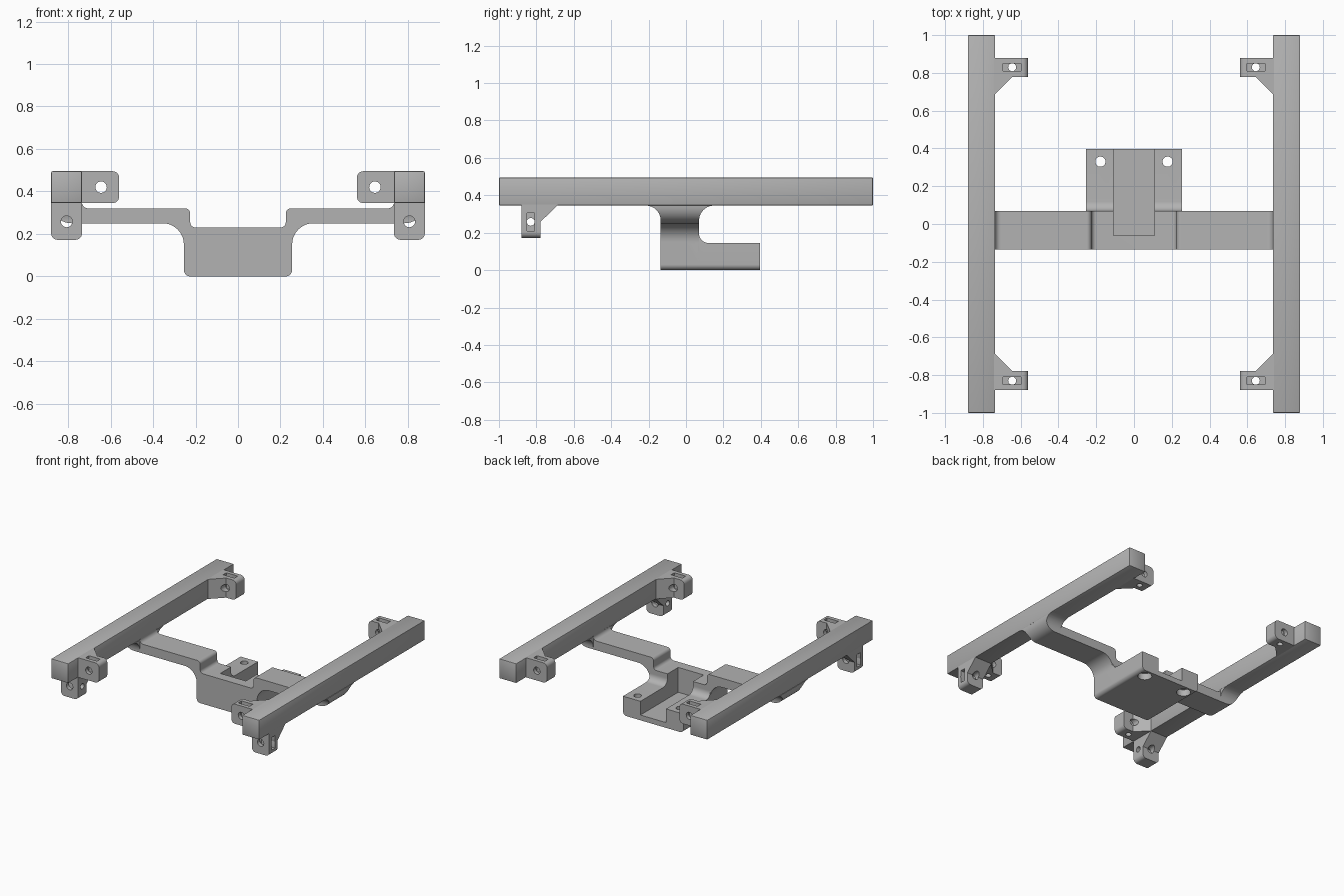
import bpy, bmesh, math
from mathutils import Vector

if "Cube" in bpy.data.objects:
    bpy.data.objects.remove(bpy.data.objects["Cube"], do_unlink=True)

grey = bpy.data.materials.new("plain_grey")
grey.use_nodes = True
colour = (0.45, 0.45, 0.45, 1)
grey.diffuse_color = colour
grey.node_tree.nodes["Principled BSDF"].inputs["Base Color"].default_value = colour


def arc(cu, cv, r, start, end, n=10):
    angles = [math.radians(start + (end - start) * i / n) for i in range(n + 1)]
    return [(cu + r * math.cos(a), cv + r * math.sin(a)) for a in angles]


def prism(name, profile, axis, lo, hi, round_edge=None, radius=0.03, segments=6):
    """Extrude a 2D profile along an axis; round the edges accepted by round_edge."""
    def place(u, v, w):
        return {"x": (w, u, v), "y": (u, w, v), "z": (u, v, w)}[axis]
    bm = bmesh.new()
    rings = [[bm.verts.new(place(u, v, w)) for u, v in profile] for w in (lo, hi)]
    bm.faces.new(rings[0])
    bm.faces.new(rings[1])
    count = len(profile)
    for i in range(count):
        j = (i + 1) % count
        bm.faces.new((rings[0][i], rings[0][j], rings[1][j], rings[1][i]))
    if round_edge:
        edges = [e for e in bm.edges if round_edge(*[v.co for v in e.verts])]
        bmesh.ops.bevel(bm, geom=edges, offset=radius, segments=segments,
                        profile=0.5, affect="EDGES")
    bmesh.ops.recalc_face_normals(bm, faces=bm.faces)
    mesh = bpy.data.meshes.new(name)
    bm.to_mesh(mesh)
    bm.free()
    mesh.materials.append(grey)
    obj = bpy.data.objects.new(name, mesh)
    bpy.context.collection.objects.link(obj)
    return obj


def box(name, x, y, z, **kw):
    return prism(name, [(x[0], y[0]), (x[1], y[0]), (x[1], y[1]), (x[0], y[1])],
                 "z", *z, **kw)


def rod(axis, u, v, r, lo, hi):
    return prism("hole_cutter", arc(u, v, r, 0, 360, 24)[:-1], axis, lo, hi)


def bake(obj):
    graph = bpy.context.evaluated_depsgraph_get()
    mesh = bpy.data.meshes.new_from_object(obj.evaluated_get(graph))
    obj.modifiers.clear()
    obj.data = mesh


def combine(obj, operation, *tools):
    for tool in tools:
        mod = obj.modifiers.new("combine", "BOOLEAN")
        mod.operation, mod.solver, mod.object = operation, "EXACT", tool
        bake(obj)
        bpy.data.objects.remove(tool, do_unlink=True)


def mirror(obj, x=True, y=False):
    mod = obj.modifiers.new("mirror", "MIRROR")
    mod.use_axis = (x, y, False)
    mod.use_clip = False
    mod.use_mirror_merge = False
    bake(obj)


RAIL_IN, RAIL_OUT, RAIL_LOW, RAIL_TOP = 0.735, 0.88, 0.345, 0.495
BAR_FRONT, BAR_BACK = -0.135, 0.07
TAB_FRONT, TAB_BACK = -0.88, -0.778
EDGE = 0.006

# Side rails
rails = box("side_rails", (RAIL_IN, RAIL_OUT), (-1, 1), (RAIL_LOW, RAIL_TOP),
            round_edge=lambda a, b: True, radius=EDGE, segments=2)
mirror(rails)

# Inner tabs with gusset, cross hole and nut slot, at all four corners
tabs = prism("inner_tabs",
             [(RAIL_IN + EDGE, TAB_FRONT), (0.56, TAB_FRONT), (0.56, TAB_BACK),
              (0.645, TAB_BACK), (RAIL_IN, -0.688), (RAIL_IN + EDGE, -0.688)],
             "z", RAIL_LOW, RAIL_TOP,
             lambda a, b: max(a.x, b.x) < 0.57 and abs(a.y - b.y) > 0.05)
combine(tabs, "DIFFERENCE",
        rod("y", 0.645, 0.42, 0.027, -1, -0.6),
        box("slot_cutter", (0.597, 0.693), (-0.85, -0.81), (0.375, 0.6)),
        rod("z", 0.645, -0.83, 0.021, 0.2, 0.6))
mirror(tabs, y=True)

# Hanging tabs under the front ends of the rails
hangers = prism("hanging_tabs",
                [(TAB_FRONT, RAIL_LOW + EDGE), (TAB_FRONT, 0.172), (TAB_BACK, 0.172),
                 (TAB_BACK, 0.258), (-0.688, RAIL_LOW), (-0.688, RAIL_LOW + EDGE)],
                "x", RAIL_IN, RAIL_OUT,
                lambda a, b: max(a.z, b.z) < 0.18 and abs(a.y - b.y) > 0.05)
combine(hangers, "DIFFERENCE",
        rod("y", 0.807, 0.258, 0.027, -1, -0.6),
        box("slot_cutter", (0.765, 1), (-0.85, -0.81), (0.21, 0.306)),
        rod("x", -0.83, 0.258, 0.021, 0.6, 1))
mirror(hangers)

# Cross bar: half outline, from the bottom centre round to the top centre
half = (arc(0.225, 0.03, 0.03, -90, 0) + arc(0.355, 0.15, 0.1, 180, 90)
        + arc(0.785, RAIL_LOW, 0.095, -90, 0)
        + arc(0.705, 0.35, 0.03, 0, -90) + arc(0.25, 0.295, 0.025, 90, 180)
        + arc(0.2, 0.255, 0.025, 0, -90))
outline = half + [(-u, v) for u, v in reversed(half)]
bar = prism("cross_bar", outline, "y", BAR_FRONT, BAR_BACK)

# Rear base block, blended into the bar
base = prism("base_block",
             [(0.0, 0.0), (0.396, 0.0), (0.396, 0.145)]
             + arc(0.12, 0.195, 0.05, -90, -180) + [(BAR_BACK, 0.205), (0.0, 0.205)],
             "x", -0.255, 0.255,
             lambda a, b: max(a.z, b.z) < 0.01 and abs(a.y - b.y) > 0.05, segments=10)
combine(bar, "UNION", base)

# Channel and screw holes with counterbores below
combine(bar, "DIFFERENCE",
        box("channel_cutter", (-0.108, 0.108), (-0.06, 0.6), (0.04, 0.6)))
for side in (-1, 1):
    combine(bar, "DIFFERENCE",
            rod("z", side * 0.178, 0.33, 0.027, -0.1, 0.4),
            rod("z", side * 0.178, 0.33, 0.05, -0.1, 0.05))

# Flared blends where the bar meets the rails
blends = []
for name, edge, sign in (("front_blends", BAR_FRONT, -1), ("rear_blends", BAR_BACK, 1)):
    curve = [(edge + sign * (0.08 + u), v) for u, v in arc(0, 0.265, 0.08, 180, 90)]
    blend = prism(name, curve + [(edge, RAIL_LOW)], "x", RAIL_IN, 0.9)
    combine(blend, "INTERSECT", prism("trim_cutter", outline, "y", -0.4, 0.4))
    mirror(blend)
    blends.append(blend)

# Smooth curved faces, keep sharp edges
bpy.ops.object.select_all(action="DESELECT")
for obj in (rails, tabs, hangers, bar, *blends):
    obj.select_set(True)
    bpy.context.view_layer.objects.active = obj
bpy.ops.object.shade_smooth_by_angle(angle=math.radians(30))
